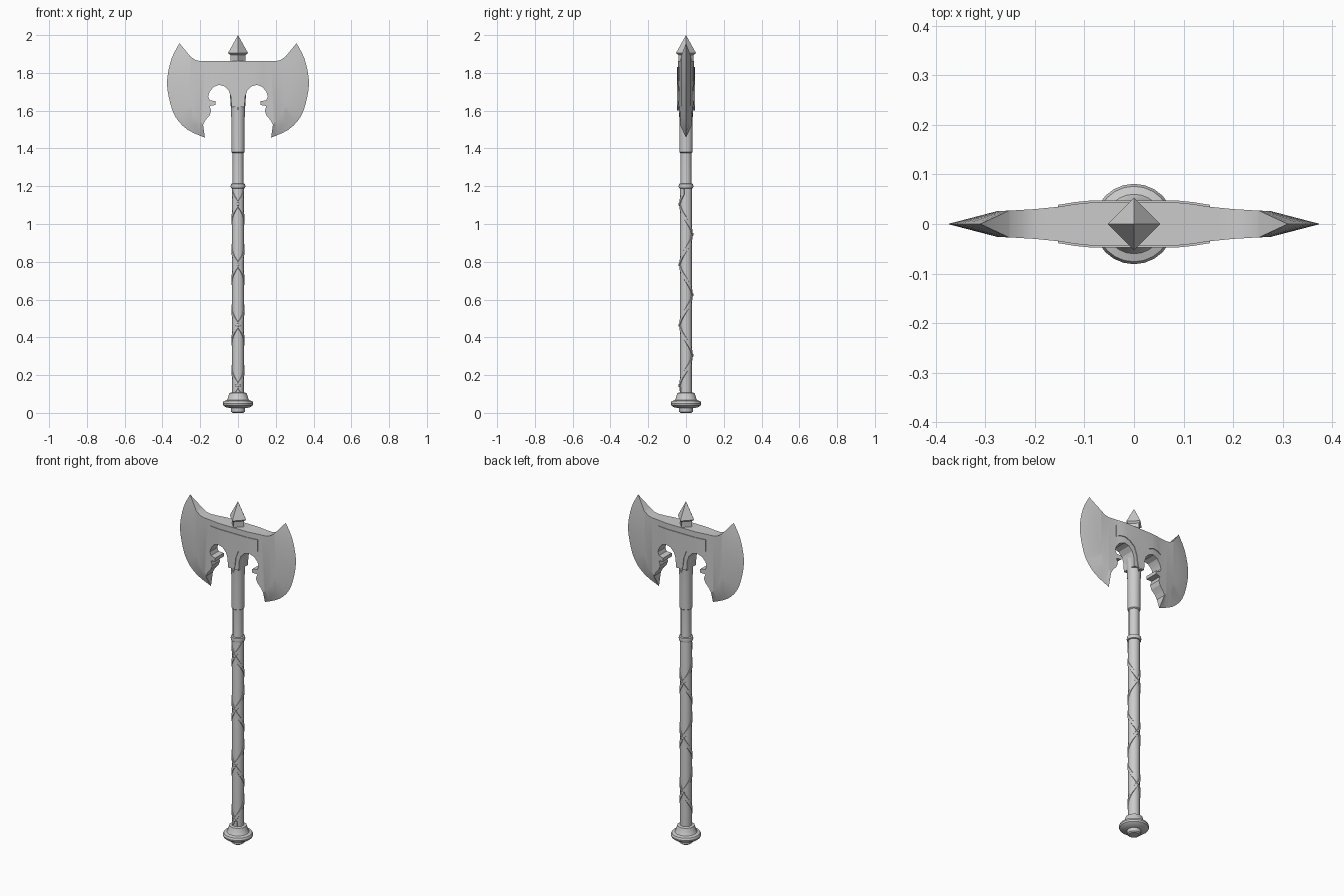
import bpy, bmesh, math

if "Cube" in bpy.data.objects:
    bpy.data.objects.remove(bpy.data.objects["Cube"])


def finish(name, bm, angle=35):
    bmesh.ops.recalc_face_normals(bm, faces=bm.faces[:])
    me = bpy.data.meshes.new(name)
    bm.to_mesh(me)
    bm.free()
    ob = bpy.data.objects.new(name, me)
    bpy.context.collection.objects.link(ob)
    bpy.ops.object.select_all(action='DESELECT')
    ob.select_set(True)
    bpy.context.view_layer.objects.active = ob
    if angle:
        bpy.ops.object.shade_smooth_by_angle(angle=math.radians(angle))
    return ob


def lathe(name, profile, n=24, angle=35):
    """Turn (radius, z) points about the z axis and cap both ends."""
    bm = bmesh.new()
    rings = [[bm.verts.new((r * math.cos(2 * math.pi * i / n),
                            r * math.sin(2 * math.pi * i / n), z)) for i in range(n)]
             for r, z in profile]
    for a, b in zip(rings, rings[1:]):
        for i in range(n):
            j = (i + 1) % n
            bm.faces.new((a[i], a[j], b[j], b[i]))
    bm.faces.new(rings[0][::-1])
    bm.faces.new(rings[-1])
    bmesh.ops.remove_doubles(bm, verts=bm.verts[:], dist=1e-5)
    return finish(name, bm, angle)


THICK = [(0, .043), (.09, .043), (.12, .040), (.15, .035), (.2, .030), (.25, .027), (.4, .022)]


def half_thickness(x):
    for (x0, t0), (x1, t1) in zip(THICK, THICK[1:]):
        if x <= x1:
            return t0 + (t1 - t0) * (x - x0) / (x1 - x0)
    return THICK[-1][1]


def slab(name, outline, bevel=(), edge=(), extra=0.0):
    """Mirrored plate whose thickness follows x, with an optional sharpened rim."""
    bm = bmesh.new()
    new = lambda p, y: bm.verts.new((p[0], y, p[1]))
    body = [new(p, -half_thickness(p[0])) for p in outline]
    rim = [new(p, -half_thickness(p[0])) for p in bevel]
    sharp = [new(p, 0) for p in edge]
    bm.faces.new(body + rim)
    for i in range(len(rim) - 1):
        bm.faces.new((rim[i], sharp[i], sharp[i + 1], rim[i + 1])).material_index = 1
    # extra cuts let the flat face bend with the thickness curve
    for x in (.09, .105, .12, .135, .15, .175, .2, .225, .25):
        bmesh.ops.bisect_plane(bm, geom=bm.verts[:] + bm.edges[:] + bm.faces[:],
                               plane_co=(x, 0, 0), plane_no=(1, 0, 0), dist=1e-5)
    for v in bm.verts:
        if any(f.material_index == 0 for f in v.link_faces):
            v.co.y = -half_thickness(v.co.x) - extra
    # back side and walls
    faces = bm.faces[:]
    walls = [e for e in bm.edges if e.is_boundary and max(v.co.x for v in e.verts) > 1e-5]
    back = {v: v if abs(v.co.y) < 1e-5 else bm.verts.new((v.co.x, -v.co.y, v.co.z))
            for v in bm.verts[:]}
    for f in faces:
        bm.faces.new([back[v] for v in reversed(f.verts)])
    for e in walls:
        a, b = e.verts
        ring = list(dict.fromkeys((a, b, back[b], back[a])))
        if len(ring) > 2:
            bm.faces.new(ring)
    for f in bm.faces:
        f.material_index = 0
    ob = finish(name, bm, 22)
    ob.modifiers.new("mirror", 'MIRROR')
    return ob


# Double blade: inner outline from the bottom tip to the top, then the bevel line
outline = [(.172, 1.55), (.15, 1.575), (.142, 1.60), (.15, 1.625), (.12, 1.63), (.12, 1.65),
           (.15, 1.655), (.158, 1.675), (.15, 1.70), (.13, 1.725), (.10, 1.737), (.07, 1.728),
           (.048, 1.705), (.038, 1.675), (.034, 1.62), (0, 1.62), (0, 1.862), (.2, 1.862),
           (.225, 1.868)]
bevel = [(.252, 1.887), (.268, 1.83), (.275, 1.765), (.268, 1.69), (.25, 1.63), (.225, 1.575),
         (.185, 1.525)]
edge = [(.31, 1.957), (.352, 1.875), (.375, 1.765), (.366, 1.67), (.333, 1.57), (.268, 1.50),
        (.175, 1.457)]


def curve(pts, n=3):
    """Catmull-Rom refinement of a point list."""
    p = [pts[0]] + pts + [pts[-1]]
    out = []
    for i in range(1, len(p) - 2):
        for k in range(n):
            t = k / n
            out.append(tuple(.5 * (2 * b + (c - a) * t + (2 * a - 5 * b + 4 * c - d) * t * t
                                   + (3 * b - a - 3 * c + d) * t ** 3)
                             for a, b, c, d in zip(p[i - 1], p[i], p[i + 1], p[i + 2])))
    return out + [pts[-1]]


slab("axe_blade", outline, curve(bevel), curve(edge))

# Raised T-shaped panel on both faces
slab("blade_panel", [(0, 1.60), (.012, 1.64), (.018, 1.69), (.035, 1.735), (.065, 1.76),
                     (.10, 1.773), (.13, 1.77), (.153, 1.76), (.153, 1.83), (0, 1.83)], extra=.004)

# Top spike, four sided with corners on the axes
lathe("top_spike", [(.04, 1.85), (.04, 1.895), (.053, 1.905), (.0, 2.0)], 4, 0)

# Shaft, socket, collar, pommel
lathe("shaft", [(.031, .08), (.031, 1.19), (.028, 1.21), (.028, 1.40)])
lathe("blade_socket", [(.028, 1.375), (.034, 1.38), (.035, 1.55), (.038, 1.62), (.042, 1.68),
                       (.04, 1.74)])
lathe("shaft_collar", [(.03, 1.188), (.037, 1.19), (.039, 1.20), (.037, 1.212), (.03, 1.214)])
lathe("pommel", [(.028, 0), (.036, .006), (.038, .025), (.065, .03), (.078, .04), (.081, .05),
                 (.076, .062), (.06, .067), (.055, .075), (.046, .105), (.034, .108)])

# Two crossing straps wound around the grip
PITCH, Z0 = .32, .145
for name, turn in (("strap_left", -1), ("strap_right", 1)):
    bm = bmesh.new()
    rows = []
    steps = 120
    for i in range(steps + 1):
        z = .12 + (1.17 - .12) * i / steps
        a = -math.pi / 2 + turn * 2 * math.pi * (z - Z0) / PITCH
        rows.append([bm.verts.new((r * math.cos(a), r * math.sin(a), z + dz))
                     for r, dz in ((.030, -.017), (.0345, -.014), (.0345, .014), (.030, .017))])
    for p, q in zip(rows, rows[1:]):
        for k in range(4):
            m = (k + 1) % 4
            bm.faces.new((p[k], p[m], q[m], q[k]))
    bm.faces.new(rows[0])
    bm.faces.new(rows[-1])
    finish(name, bm)

# Studs where the straps cross, front and back
bm = bmesh.new()
for k in range(7):
    side = -1 if k % 2 == 0 else 1
    made = bmesh.ops.create_uvsphere(bm, u_segments=10, v_segments=6, radius=.009)["verts"]
    for v in made:
        v.co.y = v.co.y * .6 + side * .035
        v.co.z += Z0 + k * PITCH / 2
finish("strap_studs", bm)
